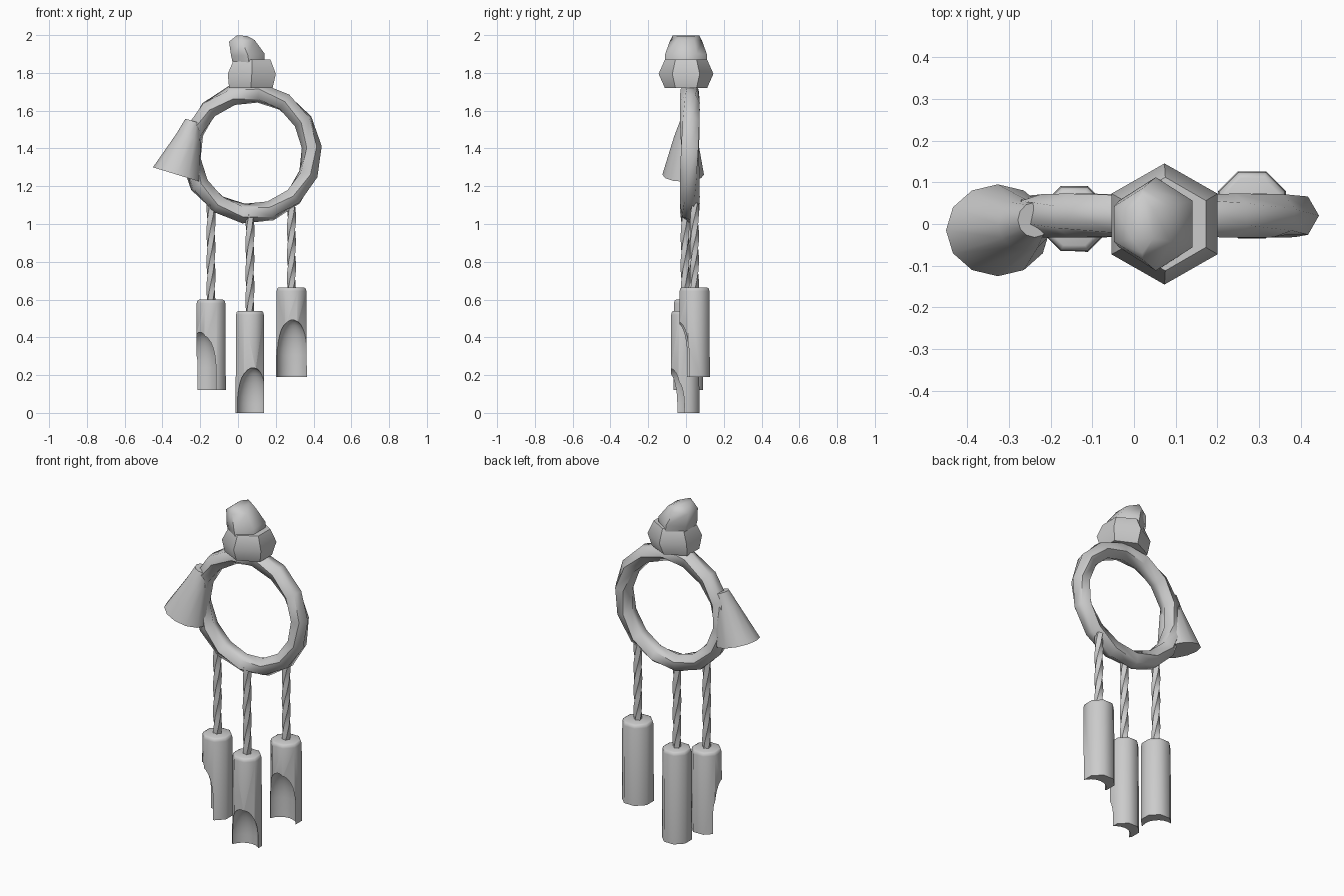
import bpy, bmesh, math
from math import sin, cos, pi, radians
from mathutils import Vector, Matrix

if "Cube" in bpy.data.objects:
    bpy.data.objects.remove(bpy.data.objects["Cube"])


def loft(name, rings, angle=40, closed=False):
    """Skin a list of equally sized point rings; cap the ends unless closed."""
    bm = bmesh.new()
    vr = [[bm.verts.new(p) for p in r] for r in rings]
    n = len(rings[0])
    for a, b in zip(vr, vr[1:]):
        for i in range(n):
            bm.faces.new((a[i], a[(i + 1) % n], b[(i + 1) % n], b[i]))
    if closed is False:
        bm.faces.new(vr[0])
        bm.faces.new(vr[-1])
    else:
        # closed is the index shift that joins a twisted loop to its start
        a, b = vr[-1], vr[0]
        for i in range(n):
            bm.faces.new((a[i], a[(i + 1) % n],
                          b[(i + 1 + closed) % n], b[(i + closed) % n]))
    bmesh.ops.recalc_face_normals(bm, faces=bm.faces)
    me = bpy.data.meshes.new(name)
    bm.to_mesh(me)
    bm.free()
    ob = bpy.data.objects.new(name, me)
    bpy.context.collection.objects.link(ob)
    smooth(ob, angle)
    return ob


def smooth(ob, angle):
    bpy.ops.object.select_all(action='DESELECT')
    ob.select_set(True)
    bpy.context.view_layer.objects.active = ob
    bpy.ops.object.shade_smooth_by_angle(angle=radians(angle))


def ring(c, rx, ry, n, spin=0.0, tilt=0.0):
    """Polygon around centre c, leaning by tilt about the y axis."""
    rot = Matrix.Rotation(tilt, 3, 'Y')
    return [Vector(c) + rot @ Vector((rx * cos(spin + 2 * pi * i / n),
                                      ry * sin(spin + 2 * pi * i / n), 0)) for i in range(n)]


# twisted hoop
SEG, SIDES, STEPS = 14, 6, 4
hoop = []
for s in range(SEG):
    a = 2 * pi * s / SEG + 0.1
    out = Vector((cos(a), 0, sin(a)))
    tw = 2 * pi / SIDES * STEPS * s / SEG
    hoop.append([Vector((0.07, 0.02, 1.375)) + out * (0.322 + 0.053 * cos(tw + 2 * pi * i / SIDES))
                 + Vector((0, 0.053 * sin(tw + 2 * pi * i / SIDES), 0)) for i in range(SIDES)])
loft("hoop", hoop, 60, closed=STEPS)

# knot at the top: wide lower bead and leaning upper bead
loft("lower_knot", [ring((0.068, 0, 1.72), 0.133, 0.112, 6, pi / 6),
                    ring((0.073, 0, 1.795), 0.147, 0.145, 6, pi / 6),
                    ring((0.075, 0, 1.87), 0.112, 0.112, 6, pi / 6)], 50)
loft("upper_knot", [ring((0.06, 0, 1.84), 0.095, 0.108, 6, pi / 6, radians(-12)),
                    ring((0.052, 0, 1.895), 0.102, 0.112, 6, pi / 6, radians(-5)),
                    ring((0.02, 0, 1.97), 0.078, 0.085, 6, pi / 6, radians(-4)),
                    ring((0.02, 0, 1.997), 0.03, 0.07, 6, pi / 6, radians(3))], 60)

# cone bell on the side of the hoop
TILT = radians(17)
loft("bell", [ring((-0.326, -0.015, 1.262), 0.13, 0.11, 12, 0, TILT),
              ring((-0.262, -0.002, 1.46), 0.066, 0.062, 12, 0, TILT),
              ring((-0.238, 0.01, 1.545), 0.042, 0.042, 12, 0, TILT)], 40)


def chime(side, x, y, z0, z1, cord_top, r, cut_top, face):
    """Twisted cord with a hanging tube scooped out on the side it faces."""
    levels = 9
    loft(side + "_cord", [ring((x, y, z1 - 0.02 + (cord_top - z1 + 0.02) * k / levels),
                               0.024, 0.024, 5, k * 0.5) for k in range(levels + 1)], 60)
    sp = pi / 8
    tube = loft(side + "_tube", [ring((x, y, z0), r, r, 8, sp),
                                 ring((x, y, z1 - 0.02), r * 0.97, r * 0.97, 8, sp),
                                 ring((x, y, z1 - 0.005), r * 0.92, r * 0.92, 8, sp),
                                 ring((x, y, z1), r * 0.8, r * 0.8, 8, sp)], 50)
    # round-ended scoop
    a = radians(face)
    cx, cy = x + 0.065 * sin(a), y - 0.065 * cos(a)
    rc, dome = 0.085, 0.17
    rows = [ring((cx, cy, z0 - 0.05), rc, rc, 20)]
    for k in range(8):
        t = pi / 2 * k / 8
        rows.append(ring((cx, cy, cut_top - dome + (dome + 0.02) * sin(t)),
                         rc * cos(t), rc * cos(t), 20))
    cutter = loft(side + "_scoop_cutter", rows)
    cutter.hide_render = True
    mod = tube.modifiers.new("scoop", 'BOOLEAN')
    mod.operation, mod.solver, mod.object = 'DIFFERENCE', 'EXACT', cutter
    bpy.context.view_layer.objects.active = tube
    bpy.ops.object.modifier_apply(modifier=mod.name)
    bpy.data.objects.remove(cutter)
    smooth(tube, 50)


# three chimes
chime("left", -0.143, 0.012, 0.12, 0.60, 1.11, 0.085, 0.41, -50)
chime("middle", 0.063, -0.005, 0.0, 0.54, 1.05, 0.082, 0.22, 14)
chime("right", 0.283, 0.045, 0.19, 0.665, 1.11, 0.088, 0.475, 5)
